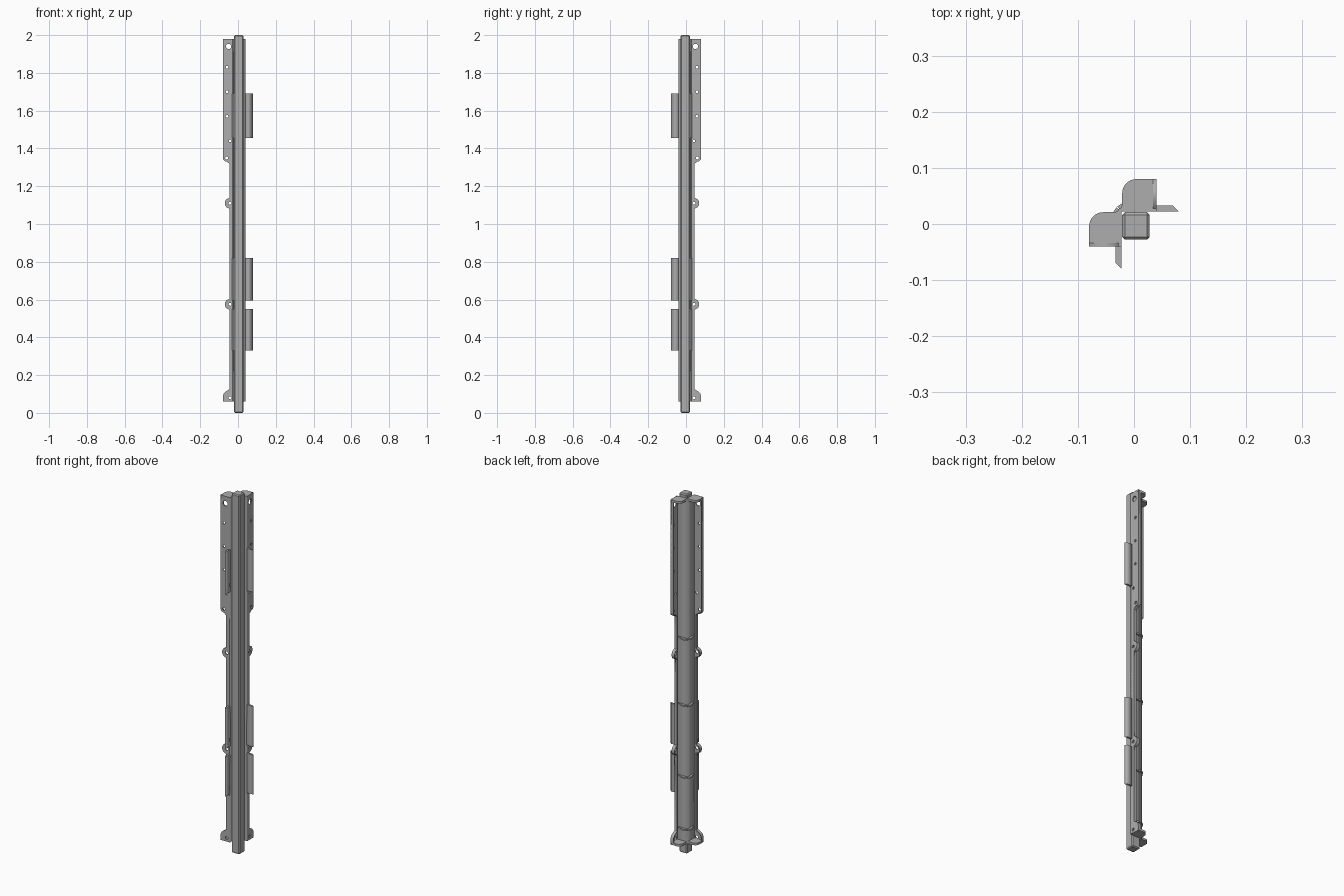
import bpy, bmesh
from math import sin, cos, radians
from mathutils import Matrix

if "Cube" in bpy.data.objects:
    bpy.data.objects.remove(bpy.data.objects["Cube"], do_unlink=True)

steel = bpy.data.materials.new("grey steel")
steel.use_nodes = True
GREY = (0.42, 0.42, 0.42, 1)
steel.diffuse_color = GREY
steel.node_tree.nodes["Principled BSDF"].inputs["Base Color"].default_value = GREY

BOTTOM, TOP = 0.06, 1.98
# Local (u, v, w) to world (w, u, v): upright plates facing x
UPRIGHT = Matrix(((0, 0, 1, 0), (1, 0, 0, 0), (0, 1, 0, 0), (0, 0, 0, 1)))
# Reflection across the diagonal plane y = -x
DIAGONAL = Matrix(((0, -1, 0, 0), (-1, 0, 0, 0), (0, 0, 1, 0), (0, 0, 0, 1)))


def arc(cx, cy, r, start, end, steps=8):
    angles = [radians(start + (end - start) * i / steps) for i in range(steps + 1)]
    return [(cx + r * cos(a), cy + r * sin(a)) for a in angles]


def add_object(name, mesh):
    mesh.materials.clear()
    mesh.materials.append(steel)
    obj = bpy.data.objects.new(name, mesh)
    bpy.context.collection.objects.link(obj)
    return obj


def baked(obj):
    """Return the finished mesh of a helper and remove the helper."""
    bpy.context.view_layer.update()
    graph = bpy.context.evaluated_depsgraph_get()
    mesh = bpy.data.meshes.new_from_object(obj.evaluated_get(graph))
    bpy.data.objects.remove(obj, do_unlink=True)
    return mesh


def add_pair(name, mesh):
    """Add a part on the back side and its reflection on the right side."""
    twin = mesh.copy()
    twin.transform(DIAGONAL)
    twin.flip_normals()
    add_object("back_" + name, mesh)
    add_object("right_" + name, twin)


def plate(name, loops, low, high, matrix=Matrix()):
    """Extrude an outline, with any holes, from low to high."""
    curve = bpy.data.curves.new(name, "CURVE")
    curve.dimensions = "2D"
    curve.fill_mode = "BOTH"
    curve.extrude = (high - low) / 2
    for loop in loops:
        spline = curve.splines.new("POLY")
        spline.points.add(len(loop) - 1)
        for point, (u, v) in zip(spline.points, loop):
            point.co = (u, v, 0, 1)
        spline.use_cyclic_u = True
    helper = bpy.data.objects.new(name, curve)
    bpy.context.collection.objects.link(helper)
    mesh = baked(helper)
    mesh.transform(matrix @ Matrix.Translation((0, 0, (low + high) / 2)))
    add_pair(name, mesh)


# Square bar with chamfered edges
bm = bmesh.new()
bmesh.ops.create_cube(bm, size=1)
bmesh.ops.scale(bm, vec=(0.049, 0.049, 2), verts=bm.verts)
bmesh.ops.translate(bm, vec=(0.0035, -0.0035, 1), verts=bm.verts)
bmesh.ops.bevel(bm, geom=bm.edges[:], offset=0.005, segments=1, affect="EDGES")
bar_mesh = bpy.data.meshes.new("square_bar")
bm.to_mesh(bar_mesh)
bm.free()
add_object("square_bar", bar_mesh)

# Walls wrapping the bar
plate("wall", [[(-0.027, 0.022), (0.04, 0.022), (0.04, 0.028), (-0.027, 0.028)]],
      BOTTOM, TOP)

# Flange outline: foot, two round ears and the wide upper plate
edge = [(0.08, BOTTOM), (0.08, 0.085)]
edge += arc(0.046, 0.085, 0.034, 20, 70, 5) + [(0.046, 0.125)]
for ear_z in (0.575, 1.11):
    edge += arc(0.042, ear_z, 0.028, -82, 82, 12)
edge += [(0.046, 1.32)] + arc(0.06, 1.35, 0.02, -90, 0, 5) + [(0.08, TOP)]
holes = [(0.05, 1.94, 0.014), (0.058, 1.83, 0.007), (0.058, 1.7, 0.007),
         (0.058, 1.57, 0.007), (0.042, 1.44, 0.007), (0.06, 1.35, 0.008),
         (0.042, 1.11, 0.008), (0.042, 0.575, 0.008), (0.042, 0.08, 0.008)]
outline = [(0.022, BOTTOM)] + edge + [(0.022, TOP)]
plate("flange", [outline] + [arc(u, v, r, 0, 345, 23) for u, v, r in holes],
      0.034, 0.04, UPRIGHT)

# Folded rim along the flange edge
bm = bmesh.new()
outer = [bm.verts.new((0.04, u, v)) for u, v in edge]
inner = [bm.verts.new((0.022, u, v)) for u, v in edge]
for i in range(len(edge) - 1):
    bm.faces.new((outer[i], outer[i + 1], inner[i + 1], inner[i]))
rim_mesh = bpy.data.meshes.new("rim")
bm.to_mesh(rim_mesh)
bm.free()
rim = add_object("rim", rim_mesh)
fold = rim.modifiers.new("thickness", "SOLIDIFY")
fold.thickness = 0.004
fold.offset = 1
add_pair("rim", baked(rim))

# End caps closing the channels
cap = [(-0.021, 0.022), (0.04, 0.022), (0.04, 0.08)]
cap += arc(0.004, 0.055, 0.025, 90, 180) + arc(-0.036, 0.037, 0.015, 0, -45, 4)
plate("top_cap", [cap], TOP - 0.012, TOP)
plate("bottom_cap", [cap], BOTTOM, BOTTOM + 0.012)

# Small stiffening ribs around the ridge
rib = [(-0.021, 0.022), (0.036, 0.026), (0.012, 0.036), (-0.014, 0.044),
       (-0.021, 0.037), (-0.03, 0.031)]
for number, z in enumerate((0.14, 0.43, 0.83, 1.2), 1):
    plate(f"rib_{number}", [rib], z - 0.004, z + 0.004)

# Side tabs with a sloped outer edge
tab = [(0.036, 0.022), (0.08, 0.022), (0.069, 0.033), (0.036, 0.033)]
for number, (low, high) in enumerate(((0.33, 0.55), (0.595, 0.82), (1.455, 1.69)), 1):
    plate(f"tab_{number}", [tab], low, high)
